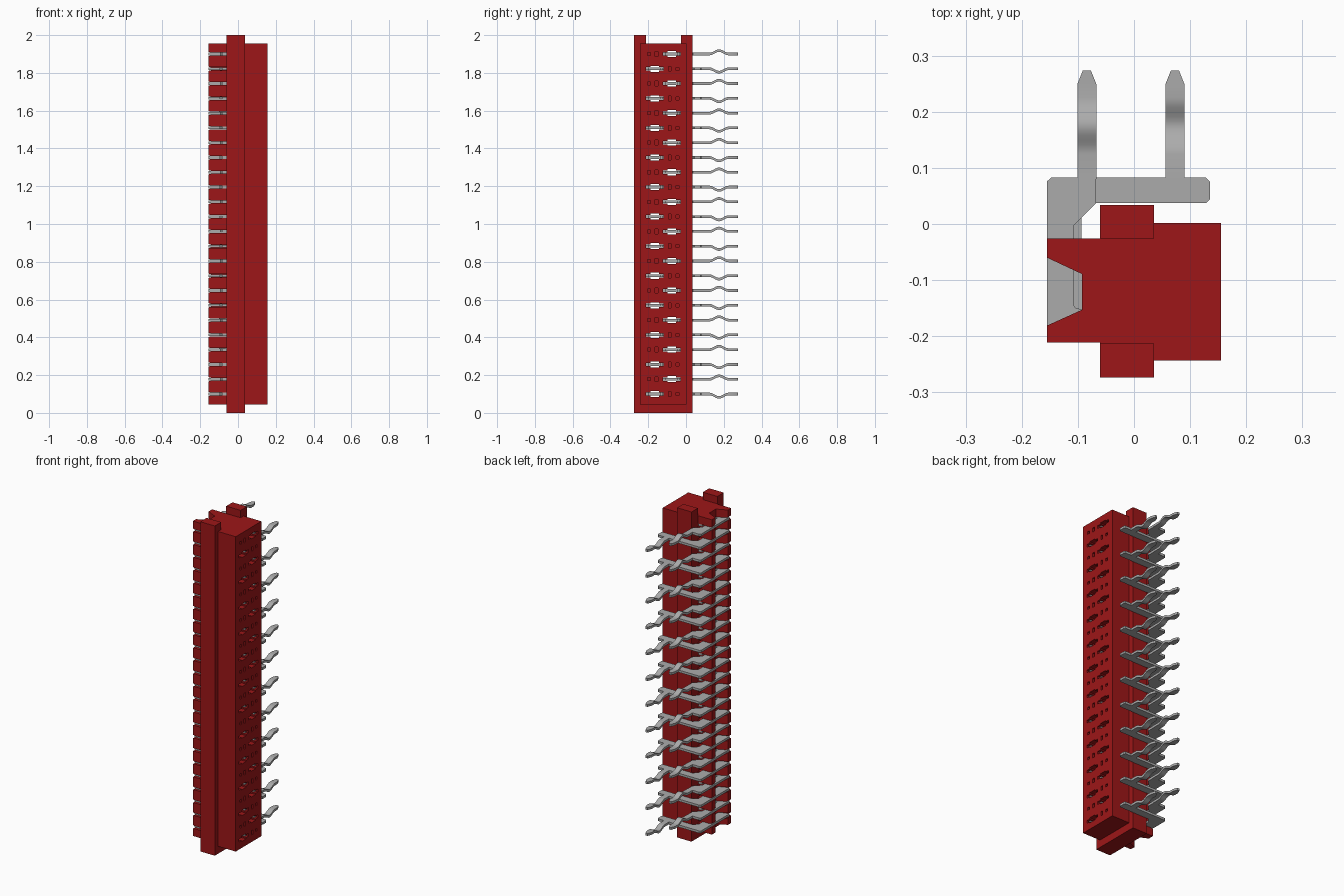
import bpy, bmesh, math

cube = bpy.data.objects.get("Cube")
if cube:
    bpy.data.objects.remove(cube, do_unlink=True)


def material(name, rgb):
    m = bpy.data.materials.new(name)
    m.use_nodes = True
    m.diffuse_color = (*rgb, 1)
    m.node_tree.nodes["Principled BSDF"].inputs["Base Color"].default_value = (*rgb, 1)
    return m


RED = material("red plastic", (0.34, 0.008, 0.009))
GREY = material("grey metal", (0.41, 0.41, 0.41))


def prism(bm, points, direction):
    """Closed solid made by pushing a flat outline along a direction."""
    face = bm.faces.new([bm.verts.new(p) for p in points])
    grown = bmesh.ops.extrude_face_region(bm, geom=[face])["geom"]
    bmesh.ops.translate(bm, vec=direction,
                        verts=[v for v in grown if isinstance(v, bmesh.types.BMVert)])


def box(bm, x0, x1, y0, y1, z0, z1):
    prism(bm, [(x0, y0, z0), (x1, y0, z0), (x1, y1, z0), (x0, y1, z0)], (0, 0, z1 - z0))


def finish(name, bm, mat=None):
    bmesh.ops.recalc_face_normals(bm, faces=bm.faces)
    mesh = bpy.data.meshes.new(name)
    bm.to_mesh(mesh)
    bm.free()
    ob = bpy.data.objects.new(name, mesh)
    bpy.context.collection.objects.link(ob)
    if mat:
        mesh.materials.append(mat)
    return ob


def cut(ob, cutter):
    mod = ob.modifiers.new("cut", "BOOLEAN")
    mod.operation, mod.solver, mod.object = "DIFFERENCE", "EXACT", cutter
    bpy.context.view_layer.objects.active = ob
    bpy.ops.object.modifier_apply(modifier=mod.name)


COUNT, LOW, HIGH = 24, 0.1, 1.9
MID = -0.121                     # centre of the two contact rows
BOTTOM, TOP = 0.045, 1.955
heights = [HIGH - i * (HIGH - LOW) / (COUNT - 1) for i in range(COUNT)]

# Toothed terminal block with a V-shaped groove
bm = bmesh.new()
outline = [(-0.155, -0.211), (-0.061, -0.211), (-0.061, -0.026), (-0.155, -0.026),
           (-0.155, -0.06), (-0.093, -0.089), (-0.093, -0.153), (-0.155, -0.181)]
prism(bm, [(x, y, BOTTOM) for x, y in outline], (0, 0, TOP - BOTTOM))
terminal_block = finish("terminal_block", bm, RED)

# Middle flange with two ears at the top
bm = bmesh.new()
ends = [(-0.274, 0), (0.034, 0), (0.034, 2), (-0.026, 2),
        (-0.026, TOP), (-0.213, TOP), (-0.213, 2), (-0.274, 2)]
prism(bm, [(-0.061, y, z) for y, z in ends], (0.097, 0, 0))
flange = finish("flange", bm, RED)

# Mating block
bm = bmesh.new()
box(bm, 0.036, 0.155, -0.243, 0.002, BOTTOM, TOP)
mating_block = finish("mating_block", bm, RED)

# Cutters: flared slots, through holes, shallow pockets
slots, holes, pockets = bmesh.new(), bmesh.new(), bmesh.new()
for i, z in enumerate(heights):
    side = 1 if i % 2 == 0 else -1
    c = MID + side * 0.045
    flare = [(-0.17, 0.013), (-0.155, 0.011), (-0.142, 0.0075), (-0.062, 0.0075)]
    loop = flare + [(x, -h) for x, h in reversed(flare)]
    prism(slots, [(x, -0.3, z + h) for x, h in loop], (0, 0.4, 0))
    half = [(-0.046, -0.0085), (-0.022, -0.0085), (-0.022, -0.016),
            (0.022, -0.016), (0.022, -0.0085), (0.046, -0.0085)]
    loop = half + [(-y, -h) for y, h in half]
    prism(holes, [(-0.2, c + y, z + h) for y, h in loop], (0.4, 0, 0))
    for offset, w, h in ((0.035, 0.007, 0.013), (0.075, 0.008, 0.008)):
        p = MID - side * offset
        box(pockets, 0.1, 0.2, p - w, p + w, z - h, z + h)
cutters = [finish(n, b) for n, b in
           (("slot_cutter", slots), ("hole_cutter", holes), ("pocket_cutter", pockets))]
for ob in cutters:
    ob.hide_render = True
cut(terminal_block, cutters[0])
cut(terminal_block, cutters[1])
cut(flange, cutters[1])
cut(mating_block, cutters[1])
cut(mating_block, cutters[2])
for ob in cutters:
    bpy.data.objects.remove(ob, do_unlink=True)

# Metal contacts
T = 0.007                        # half thickness


def tail(bm, x, z, side):
    """Kinked solder tail with a tapered tip."""
    start, length, count = 0.125, 0.1, 12
    steps = [(0.08, 0, 0.017)]
    for k in range(count + 1):
        a = k / count
        steps.append((start + length * a, 0.009 * (1 - math.cos(math.tau * a)), 0.017))
    steps += [(0.249, 0, 0.017), (0.274, 0, 0.007)]
    rings = [[bm.verts.new((x + sx * w, y, z + side * h + sz * T))
              for sx, sz in ((-1, -1), (1, -1), (1, 1), (-1, 1))] for y, h, w in steps]
    for a, b in zip(rings, rings[1:]):
        for k in range(4):
            n = (k + 1) % 4
            bm.faces.new((a[k], a[n], b[n], b[k]))
    bm.faces.new(rings[0])
    bm.faces.new(rings[-1])


short_plate = [(-0.155, -0.196), (-0.092, -0.196), (-0.092, -0.152), (-0.104, -0.15),
               (-0.108, -0.144), (-0.108, -0.003), (-0.068, 0.037), (-0.068, 0.083),
               (-0.147, 0.083), (-0.155, 0.076)]
long_plate = [(-0.155, -0.196), (-0.094, -0.196), (-0.094, 0.011), (-0.068, 0.037),
              (0.128, 0.037), (0.135, 0.044), (0.135, 0.076), (0.128, 0.083),
              (-0.147, 0.083), (-0.155, 0.076)]
for i, z in enumerate(heights):
    side = 1 if i % 2 == 0 else -1
    name, plate, x = (("short_contact", short_plate, -0.084) if side > 0 else
                      ("long_contact", long_plate, 0.073))
    bm = bmesh.new()
    prism(bm, [(px, py, z - T) for px, py in plate], (0, 0, 2 * T))
    tail(bm, x, z, side)
    # Two spring prongs inside the mating hole
    for s in (-1, 1):
        y = MID + side * 0.045 + s * 0.037
        box(bm, -0.085, 0.142, y - 0.008, y + 0.008, z - T, z + T)
    contact = finish(f"{name}_{i + 1}", bm, GREY)
    contact.select_set(True)
    bpy.context.view_layer.objects.active = contact
    bpy.ops.object.shade_smooth_by_angle(angle=math.radians(30))
    contact.select_set(False)
